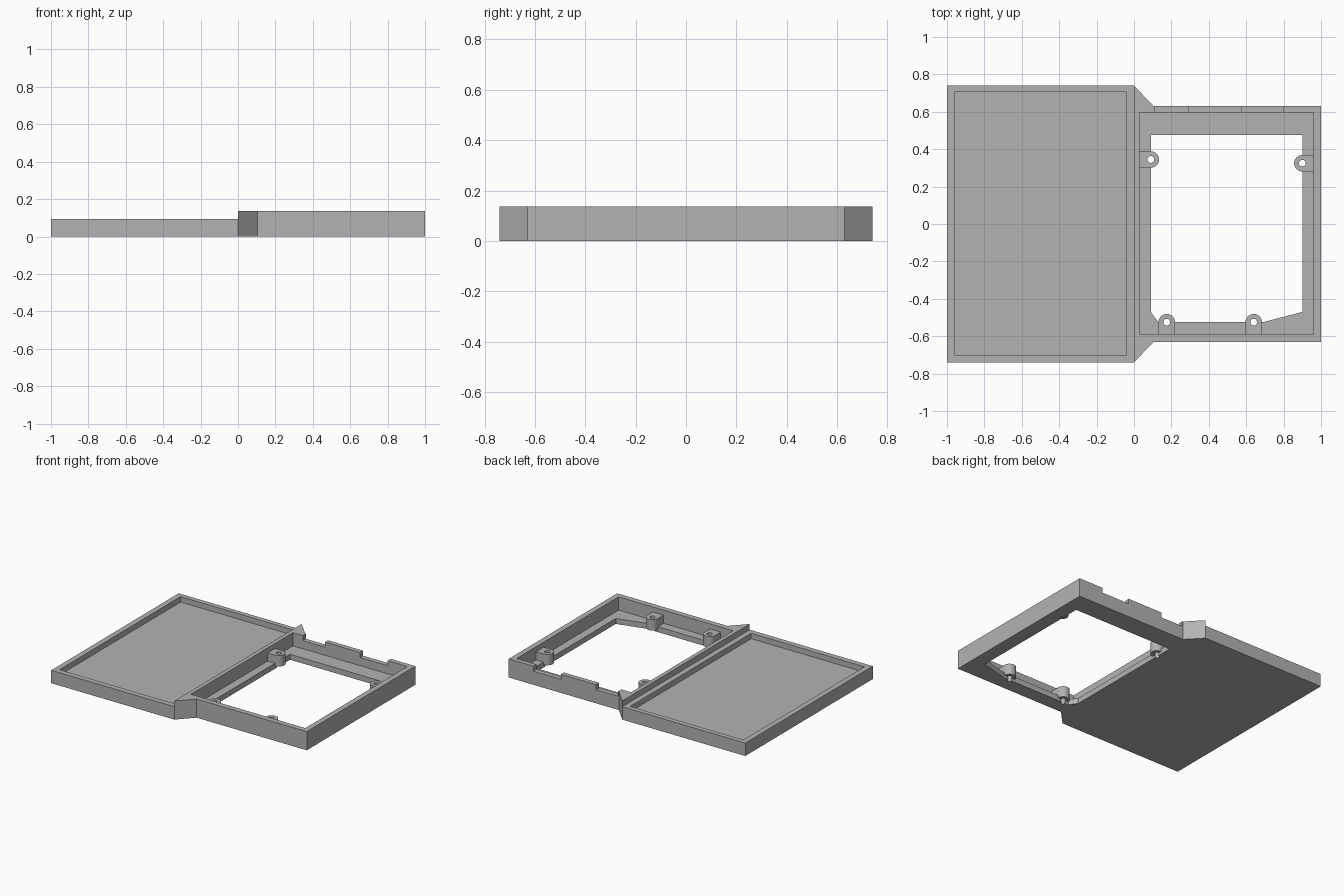
import bpy, bmesh, math

if "Cube" in bpy.data.objects:
    bpy.data.objects.remove(bpy.data.objects["Cube"], do_unlink=True)

grey = bpy.data.materials.new("plain grey")
grey.use_nodes = True
grey.diffuse_color = (0.45, 0.45, 0.45, 1)
grey.node_tree.nodes["Principled BSDF"].inputs["Base Color"].default_value = grey.diffuse_color


def prism(name, outline, bottom, top):
    """Extrude an outline, listed counterclockwise, from bottom to top."""
    bm = bmesh.new()
    base = bm.faces.new([bm.verts.new((x, y, bottom)) for x, y in outline])
    up = bmesh.ops.extrude_face_region(bm, geom=[base], use_keep_orig=True)["geom"]
    bmesh.ops.translate(bm, vec=(0, 0, top - bottom),
                        verts=[v for v in up if isinstance(v, bmesh.types.BMVert)])
    bmesh.ops.recalc_face_normals(bm, faces=bm.faces)
    mesh = bpy.data.meshes.new(name)
    bm.to_mesh(mesh)
    bm.free()
    mesh.materials.append(grey)
    obj = bpy.data.objects.new(name, mesh)
    bpy.context.collection.objects.link(obj)
    return obj


def box(name, x0, x1, y0, y1, z0, z1):
    return prism(name, [(x0, y0), (x1, y0), (x1, y1), (x0, y1)], z0, z1)


def arc(cx, cy, radius, start, sweep, steps):
    return [(cx + radius * math.cos(start + sweep * i / steps),
             cy + radius * math.sin(start + sweep * i / steps)) for i in range(steps + 1)]


def cut(obj, cutters):
    """Subtract the cutters, keep the result and discard the cutters."""
    for cutter in cutters:
        cutter.hide_render = True
        mod = obj.modifiers.new("cut", 'BOOLEAN')
        mod.operation = 'DIFFERENCE'
        mod.solver = 'EXACT'
        mod.object = cutter
    graph = bpy.context.evaluated_depsgraph_get()
    mesh = bpy.data.meshes.new_from_object(obj.evaluated_get(graph))
    obj.modifiers.clear()
    obj.data = mesh
    for cutter in cutters:
        bpy.data.objects.remove(cutter, do_unlink=True)


TRAY_TOP, FRAME_TOP = 0.095, 0.137
FLOOR, NOTCH = 0.04, 0.1

# Shallow tray
tray = box("tray", -1, 0, -0.74, 0.74, 0, TRAY_TOP)
cut(tray, [box("tray_pocket", -0.96, -0.04, -0.7, 0.705, 0.055, 0.3)])

# Taller frame with flared corners beside the tray
frame = prism("frame", [(0, -0.74), (0.105, -0.63), (1, -0.63),
                        (1, 0.63), (0.105, 0.63), (0, 0.74)], 0, FRAME_TOP)
opening = [(0.13, -0.525), (0.69, -0.525), (0.9, -0.47),
           (0.9, 0.475), (0.09, 0.475), (0.09, -0.47)]
cutters = [box("frame_pocket", 0.03, 0.96, -0.59, 0.595, FLOOR, 0.3),
           prism("floor_opening", opening, -0.1, 0.2)]
for x0, x1 in ((0.11, 0.29), (0.575, 0.8)):
    cutters.append(box("back_wall_notch", x0, x1, 0.58, 0.7, NOTCH, 0.3))

# Screw posts: centre, direction to the wall, distance to the wall
POSTS = [("back_right_post", 0.09, 0.345, math.pi, 0.06),
         ("back_left_post", 0.9, 0.325, 0, 0.06),
         ("front_right_post", 0.175, -0.525, -math.pi / 2, 0.065),
         ("front_left_post", 0.64, -0.525, -math.pi / 2, 0.065)]
RADIUS, BORE = 0.044, 0.018


def drill(x, y):
    return prism("drill", arc(x, y, BORE, 0, math.tau, 24)[:-1], -0.1, 0.3)


for name, x, y, angle, reach in POSTS:
    nose = arc(x, y, RADIUS, angle + math.pi / 2, math.pi, 20)
    dx, dy = reach * math.cos(angle), reach * math.sin(angle)
    root = [(px + dx, py + dy) for px, py in (nose[-1], nose[0])]
    post = prism(name, nose + root, 0.02, NOTCH)
    cut(post, [drill(x, y)])
    cutters.append(drill(x, y))

cut(frame, cutters)
